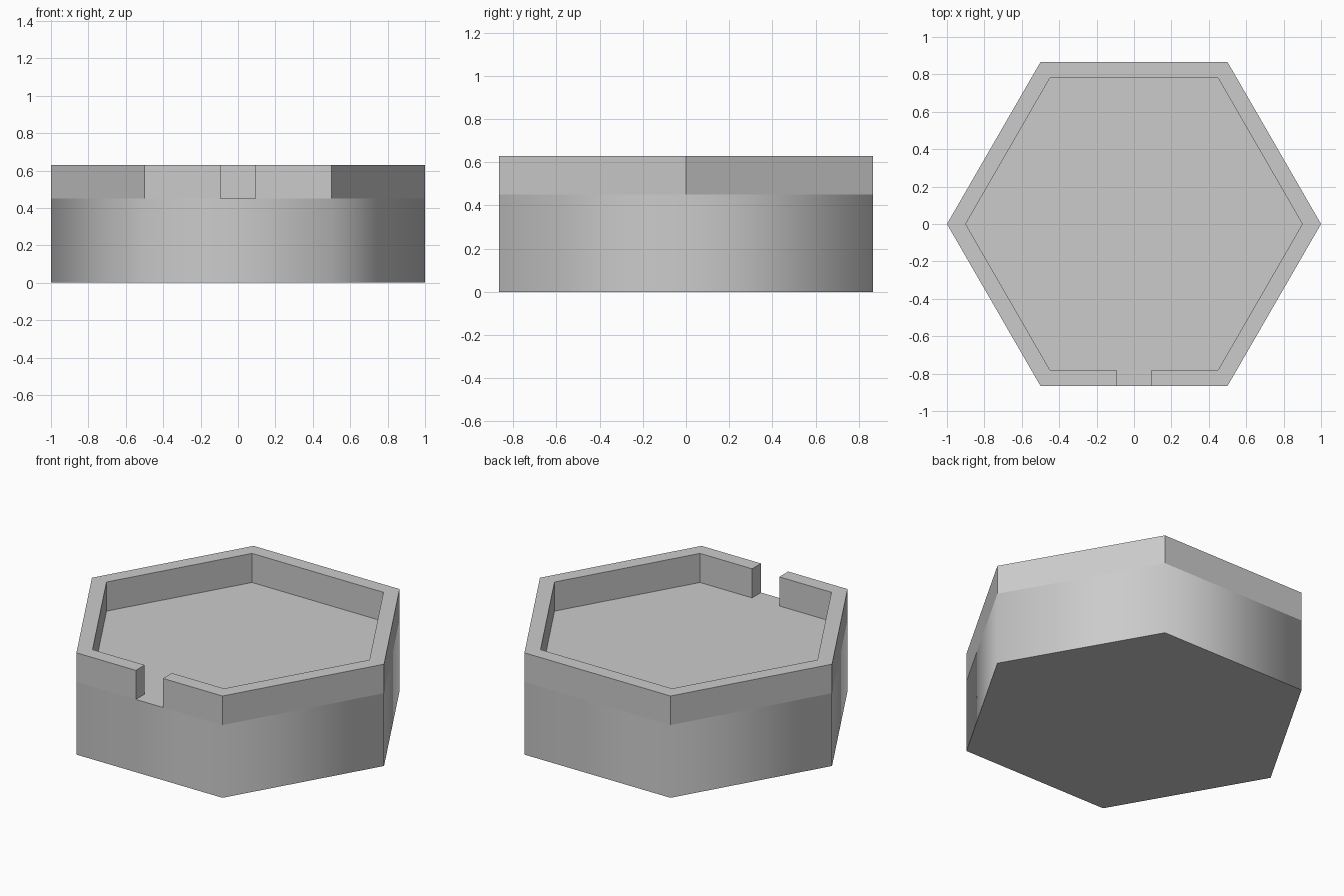
import bpy
import bmesh
from math import sin, cos, radians

cube = bpy.data.objects.get("Cube")
if cube:
    bpy.data.objects.remove(cube, do_unlink=True)

OUTER, INNER = 1.0, 0.9
FLOOR_Z, TOP_Z = 0.45, 0.63
NOTCH = 0.093

grey = bpy.data.materials.new("plain grey")
grey.use_nodes = True
colour = (0.6, 0.6, 0.6, 1)
grey.diffuse_color = colour
grey.node_tree.nodes["Principled BSDF"].inputs["Base Color"].default_value = colour


def hexagon(radius):
    """Corners counter-clockwise, starting at the front left corner."""
    return [(radius * cos(radians(a)), radius * sin(radians(a)))
            for a in range(-60, 300, 60)]


def prism(name, outline, z0, z1):
    """Extrude a flat outline from z0 up to z1."""
    bm = bmesh.new()
    face = bm.faces.new([bm.verts.new((x, y, z0)) for x, y in outline])
    grown = bmesh.ops.extrude_face_region(bm, geom=[face], use_keep_orig=True)
    top = [v for v in grown["geom"] if isinstance(v, bmesh.types.BMVert)]
    bmesh.ops.translate(bm, verts=top, vec=(0, 0, z1 - z0))
    bmesh.ops.recalc_face_normals(bm, faces=bm.faces)
    mesh = bpy.data.meshes.new(name)
    bm.to_mesh(mesh)
    bm.free()
    mesh.materials.append(grey)
    obj = bpy.data.objects.new(name, mesh)
    bpy.context.collection.objects.link(obj)
    return obj


# Solid base, softly shaded around its six sides
base = prism("base", hexagon(OUTER), 0, FLOOR_Z)
bpy.ops.object.select_all(action="DESELECT")
base.select_set(True)
bpy.context.view_layer.objects.active = base
bpy.ops.object.shade_smooth_by_angle(angle=radians(65))

# Raised rim, open at the front notch
outer, inner = hexagon(OUTER), hexagon(INNER)
front_out, front_in = outer[0][1], inner[0][1]
outline = ([(NOTCH, front_out)] + outer + [(-NOTCH, front_out), (-NOTCH, front_in)]
           + inner[::-1] + [(NOTCH, front_in)])
prism("rim", outline, FLOOR_Z, TOP_Z)
